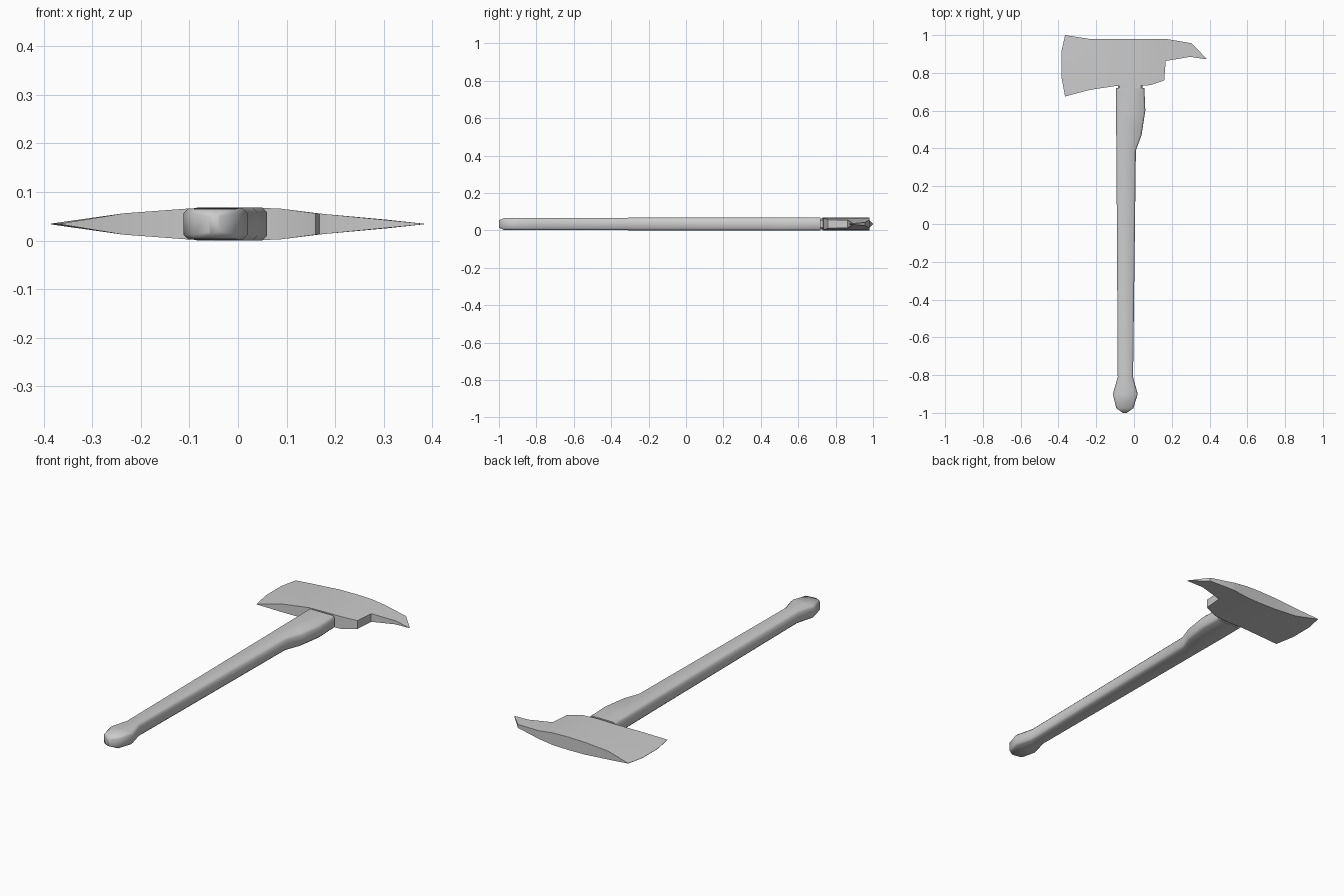
import bpy, bmesh, math

cube = bpy.data.objects.get("Cube")
if cube:
    bpy.data.objects.remove(cube, do_unlink=True)

MID = 0.034  # height of the symmetry plane

steel = bpy.data.materials.new("plain_grey")
steel.use_nodes = True
grey = (0.6, 0.6, 0.6, 1)
steel.diffuse_color = grey
steel.node_tree.nodes["Principled BSDF"].inputs["Base Color"].default_value = grey


def loft(name, rings, angle):
    """Skin a list of equal-sized rings and cap both ends."""
    bm = bmesh.new()
    loops = [[bm.verts.new(p) for p in ring] for ring in rings]
    n = len(loops[0])
    for a, b in zip(loops, loops[1:]):
        for i in range(n):
            j = (i + 1) % n
            bm.faces.new((a[i], a[j], b[j], b[i]))
    bm.faces.new(loops[0])
    bm.faces.new(loops[-1])
    bmesh.ops.recalc_face_normals(bm, faces=bm.faces)
    mesh = bpy.data.meshes.new(name)
    bm.to_mesh(mesh)
    bm.free()
    mesh.materials.append(steel)
    ob = bpy.data.objects.new(name, mesh)
    bpy.context.collection.objects.link(ob)
    bpy.ops.object.select_all(action="DESELECT")
    bpy.context.view_layer.objects.active = ob
    ob.select_set(True)
    bpy.ops.object.shade_smooth_by_angle(angle=math.radians(angle))
    return ob


def handle_ring(y, left, right, half, cut):
    """Rectangle with chamfered corners across the handle."""
    c, w = (left + right) / 2, (right - left) / 2
    pts = [(w, half - cut), (w - cut, half), (cut - w, half), (-w, half - cut)]
    pts += [(-x, -z) for x, z in pts]
    return [(c + x, y, MID + z) for x, z in pts]


def head_ring(x_low, y_low, x_high, y_high, half, bulge=0):
    """Flat-sided slice across the head; bulge bows its middle along x."""
    row = []
    for t in (0, 0.33, 0.72, 1):
        bow = bulge if 0 < t < 1 else 0
        row.append((x_low + (x_high - x_low) * t + bow,
                    y_low + (y_high - y_low) * t))
    return ([(x, y, MID + half) for x, y in row]
            + [(x, y, MID - half) for x, y in reversed(row)])


# Handle: domed end, knob, straight grip, swelling below the head
loft("handle", [handle_ring(*s) for s in (
    (-1.0, -0.06, -0.038, 0.02, 0.004),
    (-0.975, -0.094, -0.003, 0.031, 0.009),
    (-0.9, -0.112, 0.02, 0.032, 0.01),
    (-0.81, -0.086, -0.005, 0.033, 0.01),
    (0.39, -0.093, 0.01, 0.034, 0.01),
    (0.47, -0.094, 0.04, 0.034, 0.01),
    (0.6, -0.095, 0.06, 0.034, 0.01),
    (0.72, -0.095, 0.055, 0.034, 0.01),
)], 50)

# Narrow neck joining the handle to the head
loft("handle_neck", [handle_ring(y, -0.085, 0.045, 0.028, 0.008)
                     for y in (0.71, 0.76)], 40)

# Head: curved cutting edge, cheeks, eye block, then the pick
loft("axe_head", [head_ring(*s) for s in (
    (-0.365, 0.675, -0.365, 1.0, 0.0008, -0.02),
    (-0.235, 0.71, -0.235, 0.98, 0.022),
    (-0.1, 0.73, -0.1, 0.98, 0.032),
    (0.0, 0.73, 0.0, 0.98, 0.034),
    (0.085, 0.735, 0.085, 0.98, 0.032),
    (0.16, 0.76, 0.165, 0.98, 0.022),
    (0.168, 0.863, 0.168, 0.98, 0.0215),
    (0.297, 0.885, 0.305, 0.957, 0.009),
    (0.382, 0.872, 0.383, 0.876, 0.0006),
)], 35)
